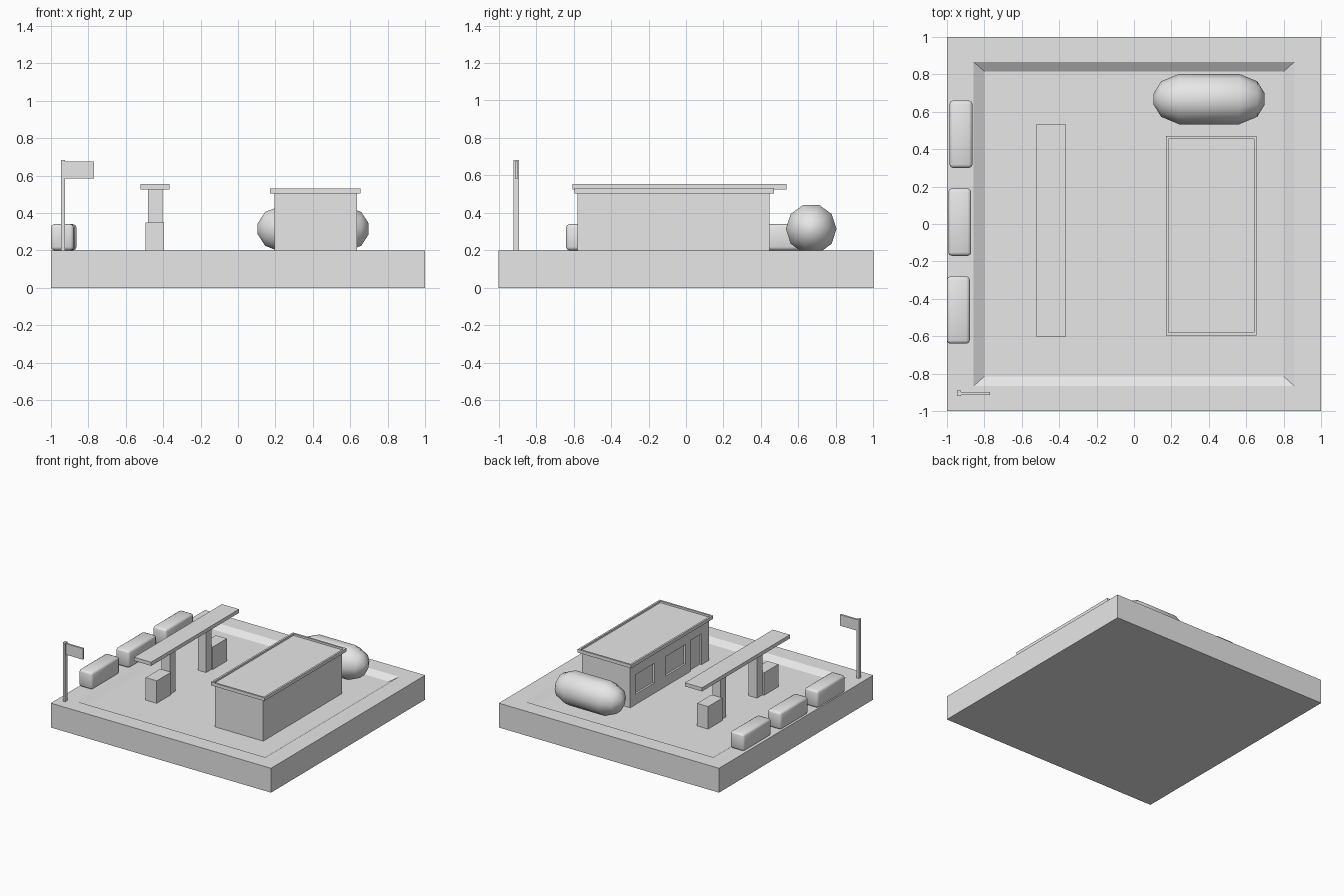
import bpy, bmesh, math
from mathutils import Matrix

old = bpy.data.objects.get("Cube")
if old:
    bpy.data.objects.remove(old, do_unlink=True)

grey = bpy.data.materials.new("light_grey")
grey.use_nodes = True
grey.diffuse_color = (0.8, 0.8, 0.8, 1)
grey.node_tree.nodes["Principled BSDF"].inputs["Base Color"].default_value = (0.8, 0.8, 0.8, 1)

FLOOR = 0.165   # sunken forecourt
TOP = 0.2       # rim of the plot


def finish(name, bm):
    bmesh.ops.recalc_face_normals(bm, faces=bm.faces[:])
    mesh = bpy.data.meshes.new(name)
    bm.to_mesh(mesh)
    bm.free()
    mesh.materials.append(grey)
    obj = bpy.data.objects.new(name, mesh)
    bpy.context.collection.objects.link(obj)
    return obj


def box(name, x, y, z):
    """Box from (low, high) ranges on each axis."""
    bm = bmesh.new()
    bmesh.ops.create_cube(bm, size=1)
    for v in bm.verts:
        v.co = [lo + (c + 0.5) * (hi - lo) for c, (lo, hi) in zip(v.co, (x, y, z))]
    return finish(name, bm)


def activate(obj):
    bpy.ops.object.select_all(action='DESELECT')
    obj.select_set(True)
    bpy.context.view_layer.objects.active = obj


def apply_modifiers(obj):
    activate(obj)
    for mod in list(obj.modifiers):
        bpy.ops.object.modifier_apply(modifier=mod.name)


def smooth(obj, degrees):
    activate(obj)
    bpy.ops.object.shade_smooth_by_angle(angle=math.radians(degrees))


def stacked_rings(name, rings):
    """Closed solid through rectangles given as half width, half depth, height."""
    bm = bmesh.new()
    loops = [[bm.verts.new((sx * w, sy * d, z)) for sx, sy in ((-1, -1), (1, -1), (1, 1), (-1, 1))]
             for w, d, z in rings]
    for a, b in zip(loops, loops[1:]):
        for i in range(4):
            j = (i + 1) % 4
            bm.faces.new((a[i], a[j], b[j], b[i]))
    bm.faces.new(loops[0])
    bm.faces.new(loops[-1])
    return finish(name, bm)


# Plot with sloped kerb down to the forecourt
stacked_rings("plot", [(1, 1, 0), (1, 1, TOP), (0.857, 0.866, TOP), (0.8, 0.815, FLOOR)])

# Shop with recessed windows and door on its forecourt side
shop = box("shop_walls", (0.195, 0.635), (-0.58, 0.445), (FLOOR, 0.51))
openings = [((0.13, 0.378), (0.25, 0.41)),
            ((-0.27, -0.01), (0.25, 0.41)),
            ((-0.48, -0.336), (0.15, 0.42))]
for y, z in openings:
    cutter = box("opening_cutter", (0.15, 0.211), y, z)
    cutter.hide_render = True
    mod = shop.modifiers.new("opening", 'BOOLEAN')
    mod.operation = 'DIFFERENCE'
    mod.solver = 'EXACT'
    mod.object = cutter
    apply_modifiers(shop)
    bpy.data.objects.remove(cutter, do_unlink=True)

# Shop roof with raised edge
roof = stacked_rings("shop_roof", [(0.243, 0.533, 0.505), (0.243, 0.533, 0.532),
                                   (0.228, 0.518, 0.532), (0.228, 0.518, 0.517)])
roof.location = (0.413, -0.063, 0)

# Canopy, with pillars and pumps mirrored about its middle
MID = -0.035
box("canopy", (-0.52, -0.365), (MID - 0.57, MID + 0.57), (0.525, 0.555))
for side, label in ((-1, "front"), (1, "back")):
    def span(a, b):
        return tuple(sorted((MID + side * a, MID + side * b)))
    box(label + "_pillar", (-0.48, -0.405), span(0.2, 0.27), (FLOOR, 0.525))
    box(label + "_pump", (-0.495, -0.395), span(0.27, 0.455), (FLOOR, 0.35))

# Hedges along the plot edge
for label, x, y in (("back", -0.925, 0.48), ("middle", -0.932, 0.01), ("front", -0.939, -0.46)):
    hedge = box(label + "_hedge", (x - 0.061, x + 0.061), (y - 0.18, y + 0.18), (TOP, 0.34))
    bevel = hedge.modifiers.new("soft_edges", 'BEVEL')
    bevel.width = 0.018
    bevel.segments = 2
    apply_modifiers(hedge)
    smooth(hedge, 60)

# Round bush behind the shop: a turned capsule lying along x
SIDES = 10
bm = bmesh.new()
profile = [(-0.297, 0.03), (-0.257, 0.095), (-0.16, 0.135)]
profile += [(-x, r) for x, r in reversed(profile)]
rings = []
for x, r in profile:
    ring = [bm.verts.new((x, r * math.cos(2 * math.pi * i / SIDES), r * math.sin(2 * math.pi * i / SIDES)))
            for i in range(SIDES)]
    rings.append(ring)
for a, b in zip(rings, rings[1:]):
    for i in range(SIDES):
        j = (i + 1) % SIDES
        bm.faces.new((a[i], a[j], b[j], b[i]))
bm.faces.new(rings[0])
bm.faces.new(rings[-1])
bmesh.ops.transform(bm, matrix=Matrix.Translation((0.402, 0.668, 0.315)), verts=bm.verts[:])
smooth(finish("round_bush", bm), 60)

# Sign on a pole at the corner
box("sign_pole", (-0.947, -0.925), (-0.92, -0.89), (TOP, 0.682))
box("sign_board", (-0.926, -0.77), (-0.913, -0.897), (0.585, 0.675))
